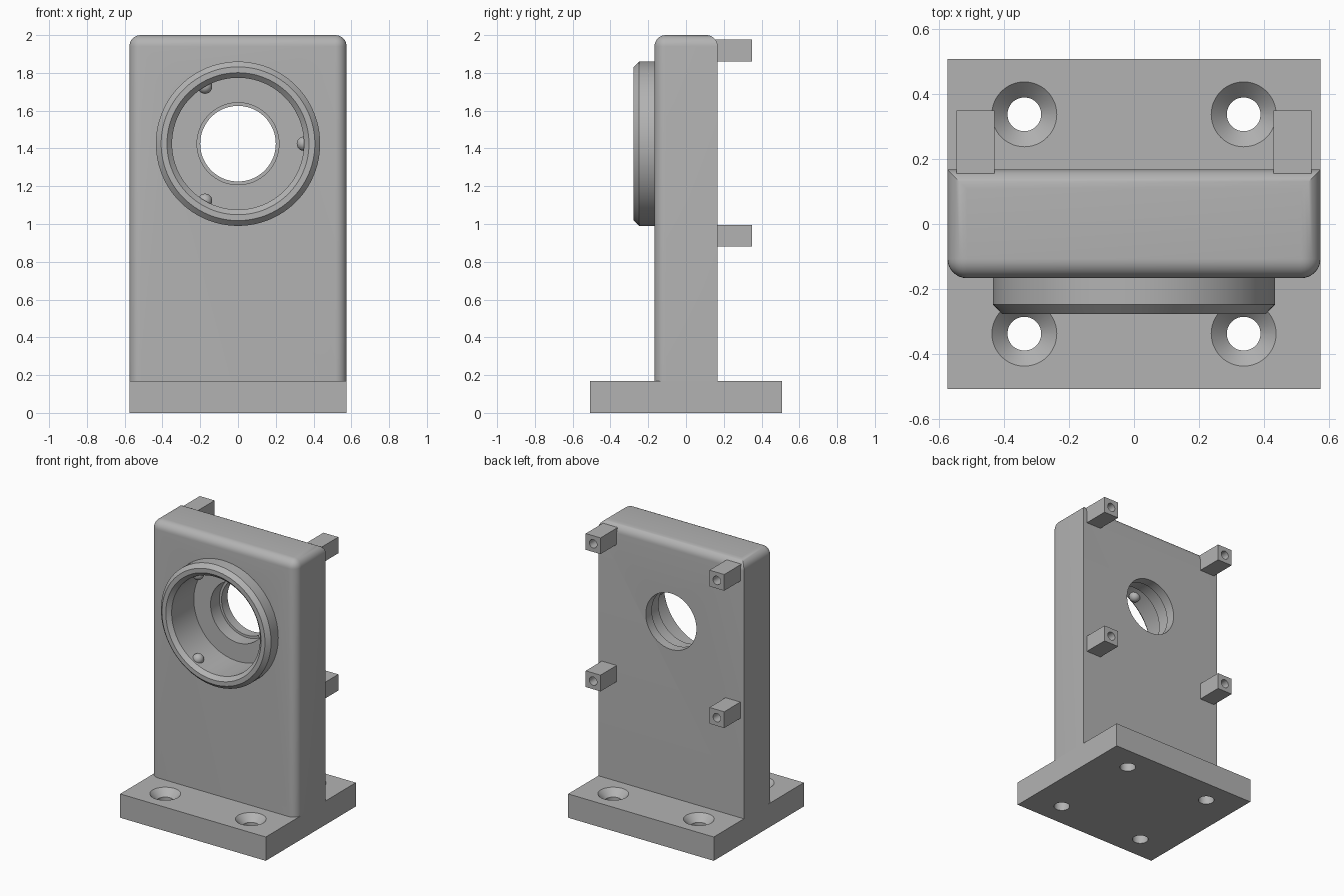
import bpy, bmesh, math
from mathutils import Matrix, Vector

if "Cube" in bpy.data.objects:
    bpy.data.objects.remove(bpy.data.objects["Cube"])

grey = bpy.data.materials.new("plain grey")
grey.diffuse_color = (0.45, 0.45, 0.45, 1)
grey.use_nodes = True
grey.node_tree.nodes["Principled BSDF"].inputs["Base Color"].default_value = grey.diffuse_color


def finish(name, bm):
    bmesh.ops.recalc_face_normals(bm, faces=bm.faces)
    me = bpy.data.meshes.new(name)
    bm.to_mesh(me)
    bm.free()
    me.materials.append(grey)
    ob = bpy.data.objects.new(name, me)
    bpy.context.collection.objects.link(ob)
    return ob


def box(name, lo, hi, bevel=0):
    bm = bmesh.new()
    lo, hi = Vector(lo), Vector(hi)
    bmesh.ops.create_cube(bm, size=1)
    for v in bm.verts:
        v.co = Vector([(lo[i] + hi[i]) / 2 + v.co[i] * (hi[i] - lo[i]) for i in range(3)])
    if bevel:
        # round the whole top rim and the two front uprights
        edges = []
        for e in bm.edges:
            a, b = e.verts[0].co, e.verts[1].co
            top = min(a.z, b.z) > hi.z - 1e-4
            front_upright = abs(a.z - b.z) > 0.1 and a.y < 0
            if top or front_upright:
                edges.append(e)
        bmesh.ops.bevel(bm, geom=edges, offset=bevel, segments=8,
                        profile=0.5, affect='EDGES')
    return finish(name, bm)


def lathe(name, profile, origin, axis='Z', steps=96, closed=False):
    """Spin (radius, height) points about Z or Y."""
    bm = bmesh.new()
    vs = [bm.verts.new((r, 0, h)) for r, h in profile]
    n = len(vs)
    es = [bm.edges.new((vs[i], vs[i + 1])) for i in range(n - 1)]
    bmesh.ops.spin(bm, geom=vs + es, cent=(0, 0, 0), axis=(0, 0, 1),
                   angle=2 * math.pi, steps=steps)
    bmesh.ops.remove_doubles(bm, verts=bm.verts, dist=1e-5)
    if axis == 'Y':
        bm.transform(Matrix.Rotation(-math.pi / 2, 4, 'X'))
    bm.transform(Matrix.Translation(origin))
    return finish(name, bm)


def cut(ob, cutter):
    m = ob.modifiers.new("cut", 'BOOLEAN')
    m.operation, m.solver, m.object = 'DIFFERENCE', 'EXACT', cutter
    bpy.context.view_layer.objects.active = ob
    bpy.ops.object.modifier_apply(modifier=m.name)
    bpy.data.objects.remove(cutter)


def smooth(ob):
    bpy.ops.object.select_all(action='DESELECT')
    ob.select_set(True)
    bpy.context.view_layer.objects.active = ob
    bpy.ops.object.shade_smooth_by_angle(angle=math.radians(30))


BORE = (0, 0, 1.425)

# Foot plate with four countersunk holes
base = box("base", (-0.575, -0.508, 0), (0.575, 0.508, 0.17))
for sx in (-1, 1):
    for sy in (-1, 1):
        cut(base, lathe("screw_cutter", [(0, -0.1), (0.052, -0.1), (0.052, 0.122),
                        (0.1, 0.17), (0.1, 0.25), (0, 0.25)],
                        (sx * 0.338, sy * 0.338, 0), steps=48))
smooth(base)

# Upright with stepped bore
upright = box("upright", (-0.575, -0.167, 0.17), (0.575, 0.168, 2.0), bevel=0.06)
cut(upright, lathe("bore_cutter", [(0, -0.3), (0.349, -0.3), (0.349, 0), (0.217, 0),
                   (0.217, 0.1), (0.2, 0.1), (0.2, 0.3), (0, 0.3)], BORE, 'Y'))
smooth(upright)

# Chamfered collar around the bore
collar = lathe("collar", [(0.435, -0.167), (0.435, -0.248), (0.407, -0.277),
               (0.376, -0.277), (0.349, -0.25), (0.349, -0.167)], BORE, 'Y')
smooth(collar)

# Three round nubs inside the collar
for i in range(3):
    a = i * 2 * math.pi / 3
    bm = bmesh.new()
    bmesh.ops.create_uvsphere(bm, u_segments=24, v_segments=12, radius=0.038)
    bm.transform(Matrix.Translation((0.349 * math.cos(a), -0.2,
                                     1.425 + 0.349 * math.sin(a))))
    smooth(finish("nub", bm))

# Four square standoffs on the back, each with a blind hole
for sx in (-1, 1):
    for z in (0.88, 1.86):
        x0, x1 = sorted((sx * 0.43, sx * 0.547))
        peg = box("standoff", (x0, 0.155, z), (x1, 0.35, z + 0.116))
        cut(peg, lathe("pilot_cutter", [(0, 0.22), (0.03, 0.22), (0.03, 0.45), (0, 0.45)],
                       ((x0 + x1) / 2, 0, z + 0.058), 'Y', steps=32))
        smooth(peg)
